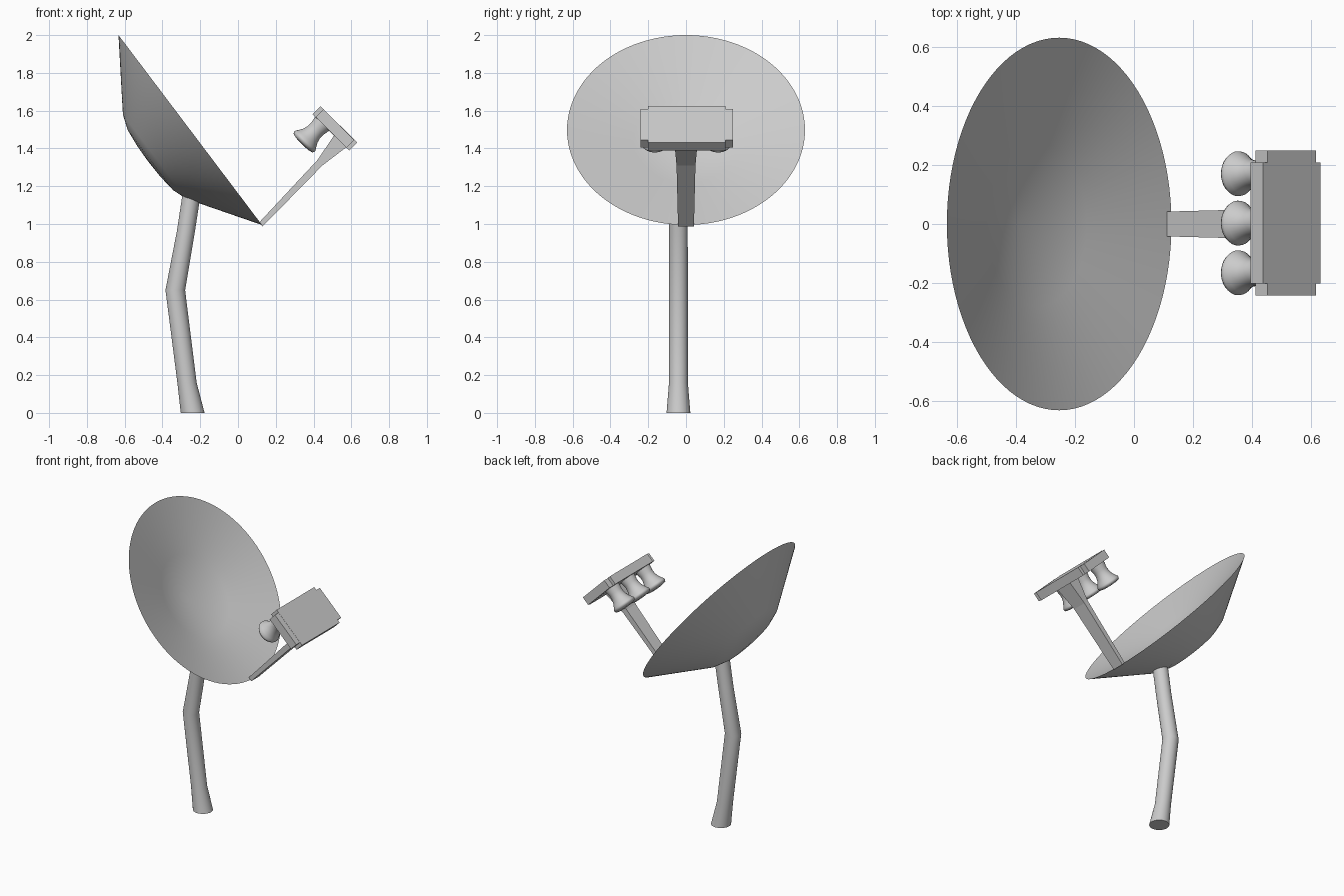
import bpy, bmesh, math
from mathutils import Matrix, Vector

old = bpy.data.objects.get("Cube")
if old:
    bpy.data.objects.remove(old, do_unlink=True)

# Single painted metal colour
grey = bpy.data.materials.new("light_grey_metal")
GREY = (0.6, 0.6, 0.6, 1)
grey.diffuse_color = GREY
grey.use_nodes = True
grey.node_tree.nodes["Principled BSDF"].inputs["Base Color"].default_value = GREY


def finish(name, bm, smooth_angle=None):
    bmesh.ops.remove_doubles(bm, verts=bm.verts, dist=1e-5)
    bmesh.ops.recalc_face_normals(bm, faces=bm.faces)
    me = bpy.data.meshes.new(name)
    bm.to_mesh(me)
    bm.free()
    ob = bpy.data.objects.new(name, me)
    bpy.context.collection.objects.link(ob)
    me.materials.append(grey)
    if smooth_angle:
        bpy.ops.object.select_all(action='DESELECT')
        ob.select_set(True)
        bpy.context.view_layer.objects.active = ob
        bpy.ops.object.shade_smooth_by_angle(angle=math.radians(smooth_angle))


def loft(name, rings, smooth_angle=None):
    """Skin a list of equal-length point rings and cap both ends."""
    bm = bmesh.new()
    loops = [[bm.verts.new(p) for p in ring] for ring in rings]
    n = len(loops[0])
    for a, b in zip(loops, loops[1:]):
        for i in range(n):
            j = (i + 1) % n
            bm.faces.new((a[i], a[j], b[j], b[i]))
    bm.faces.new(loops[0])
    bm.faces.new(loops[-1])
    finish(name, bm, smooth_angle)


def lathe(name, profile, origin, axis, steps, smooth_angle):
    """Turn (radius, distance along axis) points around an axis."""
    bm = bmesh.new()
    vs = [bm.verts.new((r, 0, d)) for r, d in profile]
    es = [bm.edges.new(p) for p in zip(vs, vs[1:])]
    bmesh.ops.spin(bm, geom=vs + es, cent=(0, 0, 0), axis=(0, 0, 1),
                   angle=2 * math.pi, steps=steps)
    rot = Vector(axis).to_track_quat('Z', 'Y').to_matrix().to_4x4()
    bm.transform(Matrix.Translation(origin) @ rot)
    finish(name, bm, smooth_angle)


# Dish: shallow cone in front, steeper cone with a rounded cap behind
dish_profile = [(0, -.17), (.28, -.095), (.63, 0),
                (.28, -.235), (.2, -.264), (.1, -.275), (0, -.278)]
lathe("dish", dish_profile, (-.253, 0, 1.4975), (.798, 0, .603), 96, 20)

# Bent mast: (x centre, height, x radius, y radius)
mast = [(-.240, 0, .063, .063), (-.270, .16, .051, .05), (-.332, .65, .052, .05),
        (-.276, .96, .048, .049), (-.244, 1.17, .048, .049)]
rings = []
for x, z, rx, ry in mast:
    angles = [2 * math.pi * i / 32 for i in range(32)]
    rings.append([(x + rx * math.cos(a), -.04 + ry * math.sin(a), z) for a in angles])
loft("mast", rings, 40)

# Feed arm: upper and lower edge points with half width, flaring into the housing
arm = [((.110, 1.006), (.130, .987), .042), ((.42, 1.338), (.447, 1.31), .05),
       ((.515, 1.478), (.582, 1.413), .06)]
loft("feed_arm", [[(u[0], -w, u[1]), (u[0], w, u[1]), (l[0], w, l[1]), (l[0], -w, l[1])]
                  for u, l, w in arm])

# Feed housing: a long narrow block crossed by a shorter wide one
NORMAL = Vector((.704, 0, .71))
LONG = Vector((.71, 0, -.704))
CENTRE = Vector((.513, .003, 1.506))


def block(name, length, width, thick):
    bm = bmesh.new()
    bmesh.ops.create_cube(bm, size=1)
    axes = Matrix((LONG, Vector((0, 1, 0)), NORMAL)).transposed().to_4x4()
    bm.transform(Matrix.Translation(CENTRE) @ axes @ Matrix.Diagonal((length, width, thick, 1)))
    finish(name, bm)


block("housing_long", .274, .41, .06)
block("housing_wide", .230, .49, .058)

# Three flared feed horns with gently domed mouths
horn_profile = [(0, -.01), (.052, -.01), (.05, .01), (.045, .035), (.046, .06), (.053, .085),
                (.066, .108), (.075, .122), (.076, .13), (.07, .141), (.045, .147), (0, .149)]
for label, y in (("right", -.165), ("middle", .003), ("left", .17)):
    lathe("feed_horn_" + label, horn_profile, (.443, y, 1.528), -NORMAL, 32, 50)
